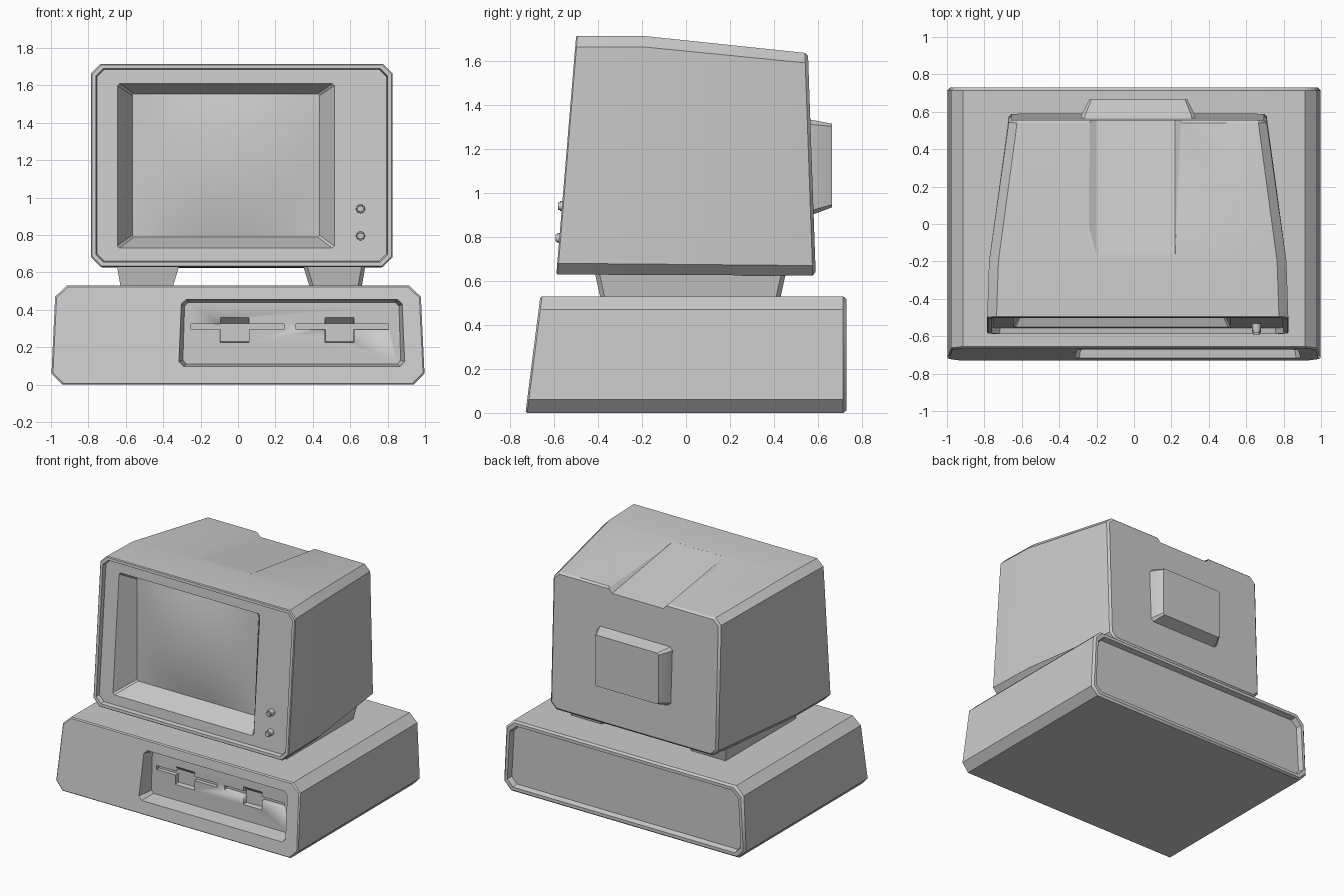
import bpy, bmesh, math
from mathutils import Matrix

if "Cube" in bpy.data.objects:
    bpy.data.objects.remove(bpy.data.objects["Cube"])


def finish(bm, name, angle=30):
    bmesh.ops.recalc_face_normals(bm, faces=bm.faces[:])
    me = bpy.data.meshes.new(name)
    bm.to_mesh(me)
    bm.free()
    ob = bpy.data.objects.new(name, me)
    bpy.context.collection.objects.link(ob)
    bpy.ops.object.select_all(action='DESELECT')
    ob.select_set(True)
    bpy.context.view_layer.objects.active = ob
    bpy.ops.object.shade_smooth_by_angle(angle=math.radians(angle))
    return ob


def ring(x0, x1, z0, z1, a, b=0.0, c=0.0, t=0.0):
    """Upright rectangle in the plane y = a + b*z, corners cut by c, top narrowed by t."""
    def xs(z):
        k = t * (z - z0) / (z1 - z0)
        return x0 + k, x1 - k
    if c == 0:
        pts = [(x0, z0), (x1, z0), (xs(z1)[1], z1), (xs(z1)[0], z1)]
    else:
        lo, hi, top = xs(z0 + c), xs(z1 - c), xs(z1)
        pts = [(x0 + c, z0), (x1 - c, z0), (lo[1], z0 + c), (hi[1], z1 - c),
               (top[1] - c, z1), (top[0] + c, z1), (hi[0], z1 - c), (lo[0], z0 + c)]
    return [(x, a + b * z, z) for x, z in pts]


def loft(name, rings, angle=30):
    bm = bmesh.new()
    loops = [[bm.verts.new(p) for p in r] for r in rings]
    n = len(loops[0])
    for p, q in zip(loops, loops[1:]):
        for i in range(n):
            bm.faces.new((p[i], p[(i + 1) % n], q[(i + 1) % n], q[i]))
    bm.faces.new(loops[0])
    bm.faces.new(loops[-1])
    return finish(bm, name, angle)


def cut(ob, rings):
    cutter = loft("cutter", rings)
    cutter.hide_render = True
    m = ob.modifiers.new("cut", 'BOOLEAN')
    m.operation, m.solver, m.object = 'DIFFERENCE', 'EXACT', cutter
    bpy.context.view_layer.objects.active = ob
    bpy.ops.object.modifier_apply(modifier=m.name)
    bpy.data.objects.remove(cutter, do_unlink=True)


# System case: recessed back, octagonal body, slanted front with drive bay
S = 0.127
case = loft("system_case", [
    ring(-0.955, 0.955, 0.045, 0.485, 0.69, 0, 0.045, 0.025),
    ring(-0.965, 0.965, 0.035, 0.495, 0.73, 0, 0.05, 0.025),
    ring(-0.985, 0.985, 0.012, 0.518, 0.73, 0, 0.055, 0.025),
    ring(-1, 1, 0, 0.53, 0.715, 0, 0.06, 0.025),
    ring(-1, 1, 0, 0.53, -0.722, S, 0.06, 0.025),
    ring(-0.992, 0.992, 0.007, 0.523, -0.73, S, 0.058, 0.025),
    ring(-0.317, 0.892, 0.098, 0.456, -0.73, S, 0.025, 0.015),
    ring(-0.295, 0.87, 0.11, 0.44, -0.6, 0, 0.02, 0.01),
], 35)

# Disk slots with finger notches
for x in (-0.25, 0.31):
    cut(case, [ring(x, x + 0.495, 0.295, 0.325, -0.63),
               ring(x, x + 0.495, 0.295, 0.325, -0.57)])
    cut(case, [ring(x + 0.155, x + 0.31, 0.225, 0.36, -0.601),
               ring(x + 0.157, x + 0.308, 0.23, 0.328, -0.565)])

# Monitor shell: back, tapering body, front rim, panel, window hood
F, B = 0.083, -0.035
shell = loft("monitor_shell", [
    ring(-0.655, 0.695, 0.64, 1.625, 0.612, B, 0.04),
    ring(-0.67, 0.71, 0.625, 1.637, 0.598, B, 0.045),
    ring(-0.775, 0.815, 0.627, 1.715, -0.2, 0, 0.05),
    ring(-0.785, 0.825, 0.63, 1.715, -0.636, F, 0.05),
    ring(-0.78, 0.82, 0.635, 1.71, -0.642, F, 0.05),
    ring(-0.76, 0.80, 0.655, 1.69, -0.642, F, 0.04),
    ring(-0.755, 0.795, 0.66, 1.685, -0.612, F, 0.04),
    ring(-0.645, 0.515, 0.73, 1.61, -0.612, F, 0.012),
    ring(-0.565, 0.435, 0.79, 1.555, -0.38, 0, 0.01),
])

# Sloping channel in the monitor top
cut(shell, [ring(-0.2, 0.22, 1.7105, 1.72, -0.16, 0, 0, -0.05),
            ring(-0.2, 0.22, 1.588, 1.642, 0.62, 0, 0, -0.05)])

# Bulging screen
bm = bmesh.new()
bmesh.ops.create_grid(bm, x_segments=14, y_segments=12, size=1)
for v in bm.verts:
    u, w = v.co.x, v.co.y
    v.co = (-0.065 + 0.5 * u, -0.383 - 0.045 * (1 - u * u) * (1 - w * w), 1.1725 + 0.3825 * w)
for f in bm.faces:
    f.normal_update()
screen = finish(bm, "screen")

# Raised cover on the monitor back
loft("rear_cover", [
    ring(-0.285, 0.33, 0.895, 1.335, 0.56, 0, 0.02),
    ring(-0.28, 0.325, 0.905, 1.33, 0.585, 0, 0.02),
    ring(-0.24, 0.285, 0.935, 1.315, 0.665, 0, 0.012),
])

# Control knobs
for i, z in enumerate((0.94, 0.795)):
    bm = bmesh.new()
    y = -0.642 + F * z
    for r, y0, y1 in ((0.025, y + 0.06, y - 0.008), (0.018, y, y - 0.018)):
        bmesh.ops.create_cone(
            bm, cap_ends=True, segments=16, radius1=r, radius2=r * 0.9, depth=y0 - y1,
            matrix=Matrix.Translation((0.655, (y0 + y1) / 2, z)) @ Matrix.Rotation(math.pi / 2, 4, 'X'))
    finish(bm, f"control_knob_{i + 1}")

# Tapered feet under the monitor
for name, s in (("left_foot", -1), ("right_foot", 1)):
    bm = bmesh.new()
    bmesh.ops.create_cube(bm, size=1)
    for v in bm.verts:
        top = v.co.z > 0
        outer, inner = (0.665, 0.33) if top else (0.645, 0.365)
        y0, y1 = (-0.415, 0.455) if top else (-0.39, 0.43)
        v.co = (0.017 + s * (outer if v.co.x > 0 else inner),
                y1 if v.co.y > 0 else y0, 0.64 if top else 0.525)
    bmesh.ops.bevel(bm, geom=[e for e in bm.edges if abs(e.verts[0].co.z - e.verts[1].co.z) > 0.05],
                    offset=0.02, segments=1, affect='EDGES')
    finish(bm, name)
